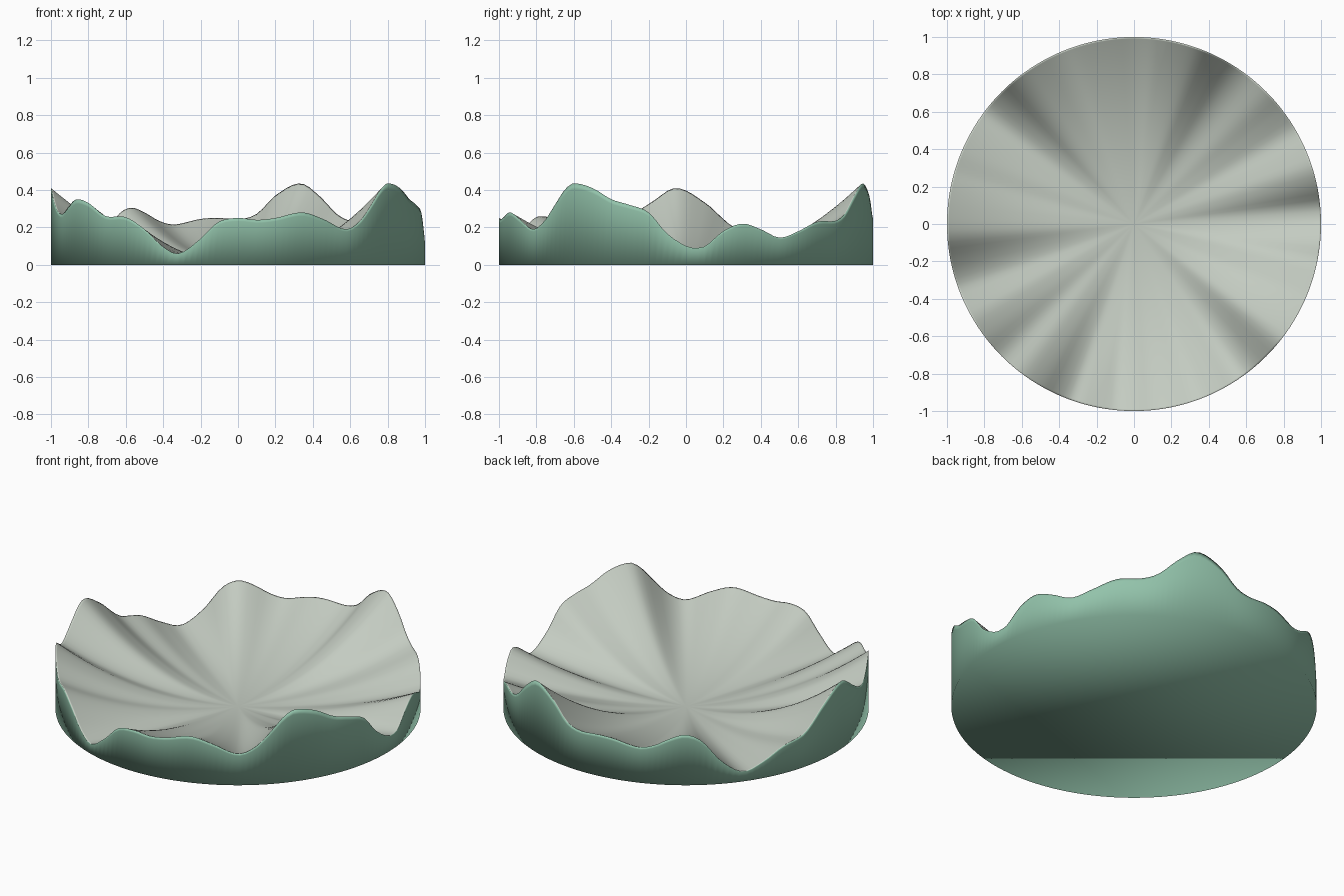
import bpy, bmesh, math

if "Cube" in bpy.data.objects:
    bpy.data.objects.remove(bpy.data.objects["Cube"])

# Wavy rim profile: angle in degrees -> rim height
RIM = [(0, .10), (3, .09), (6, .10), (11.5, .18), (17.5, .22), (23.5, .19), (30, .145),
       (37, .18), (44.5, .23), (53, .235), (58, .27), (64, .365), (70.5, .435), (78.5, .37),
       (84, .275), (89, .245), (96, .25), (101.5, .245), (110, .215), (115, .235), (120, .28),
       (125, .305), (130, .265), (136, .14), (143, .06), (150, .10), (157, .165), (165, .20),
       (168.5, .245), (174, .33), (183, .41), (191, .33), (195, .29), (200, .27), (205, .31),
       (210, .35), (217, .33), (225, .26), (233, .255), (240, .19), (246, .10), (251.5, .06),
       (258.5, .14), (264, .23), (270, .25), (276, .24), (281.5, .25), (290, .28), (297, .245),
       (305, .19), (310.5, .23), (315.5, .32), (319.5, .40), (323, .435), (330, .41),
       (336.5, .35), (342.5, .32), (348.5, .28), (354, .17)]
SEG = 192
FLOOR = 0.012


def rim_height(deg):
    """Smooth periodic interpolation through the rim profile."""
    n = len(RIM)

    def point(i):
        a, h = RIM[i % n]
        return a + 360 * (i // n), h

    i = max(k for k in range(n) if RIM[k][0] <= deg)
    (a0, h0), (a1, h1), (a2, h2), (a3, h3) = (point(i + k) for k in (-1, 0, 1, 2))
    t, w = (deg - a1) / (a2 - a1), a2 - a1
    m1, m2 = (h2 - h0) / (a2 - a0) * w, (h3 - h1) / (a3 - a1) * w
    return ((2*t**3 - 3*t**2 + 1) * h1 + (t**3 - 2*t**2 + t) * m1
            + (3*t**2 - 2*t**3) * h2 + (t**3 - t**2) * m2)


def material(name, color):
    m = bpy.data.materials.new(name)
    m.diffuse_color = (*color, 1)
    m.use_nodes = True
    m.node_tree.nodes["Principled BSDF"].inputs["Base Color"].default_value = m.diffuse_color
    return m


angles = [360 * i / SEG for i in range(SEG)]
heights = [rim_height(a) for a in angles]
bm = bmesh.new()


def ring(radius, z_of):
    return [bm.verts.new((radius * math.cos(math.radians(a)),
                          radius * math.sin(math.radians(a)), z_of(h)))
            for a, h in zip(angles, heights)]


def bridge(lower, upper, mat):
    for i in range(SEG):
        j = (i + 1) % SEG
        f = bm.faces.new((lower[i], lower[j], upper[j], upper[i]))
        f.material_index = mat


# Outer wall and flat underside
base = ring(1, lambda h: 0)
wall = ring(1, lambda h: h * 0.93)
rim = ring(1, lambda h: h)
bridge(base, wall, 0)
bridge(wall, rim, 0)
bm.faces.new(base[::-1]).material_index = 0

# Fluted inside, dishing down to the centre
outer = rim
for r in [.99] + [.96 - .06 * k for k in range(16)]:
    inner = ring(r, lambda h: FLOOR + (h - FLOOR) * r ** 2.15)
    bridge(outer, inner, 1)
    outer = inner
centre = bm.verts.new((0, 0, FLOOR))
for i in range(SEG):
    bm.faces.new((outer[i], outer[(i + 1) % SEG], centre)).material_index = 1

for f in bm.faces:
    f.smooth = True
mesh = bpy.data.meshes.new("wavy_bowl")
bm.to_mesh(mesh)
bm.free()
mesh.materials.append(material("soft_green", (.29, .545, .405)))
mesh.materials.append(material("pale_grey", (.55, .60, .535)))
bowl = bpy.data.objects.new("wavy_bowl", mesh)
bpy.context.collection.objects.link(bowl)
